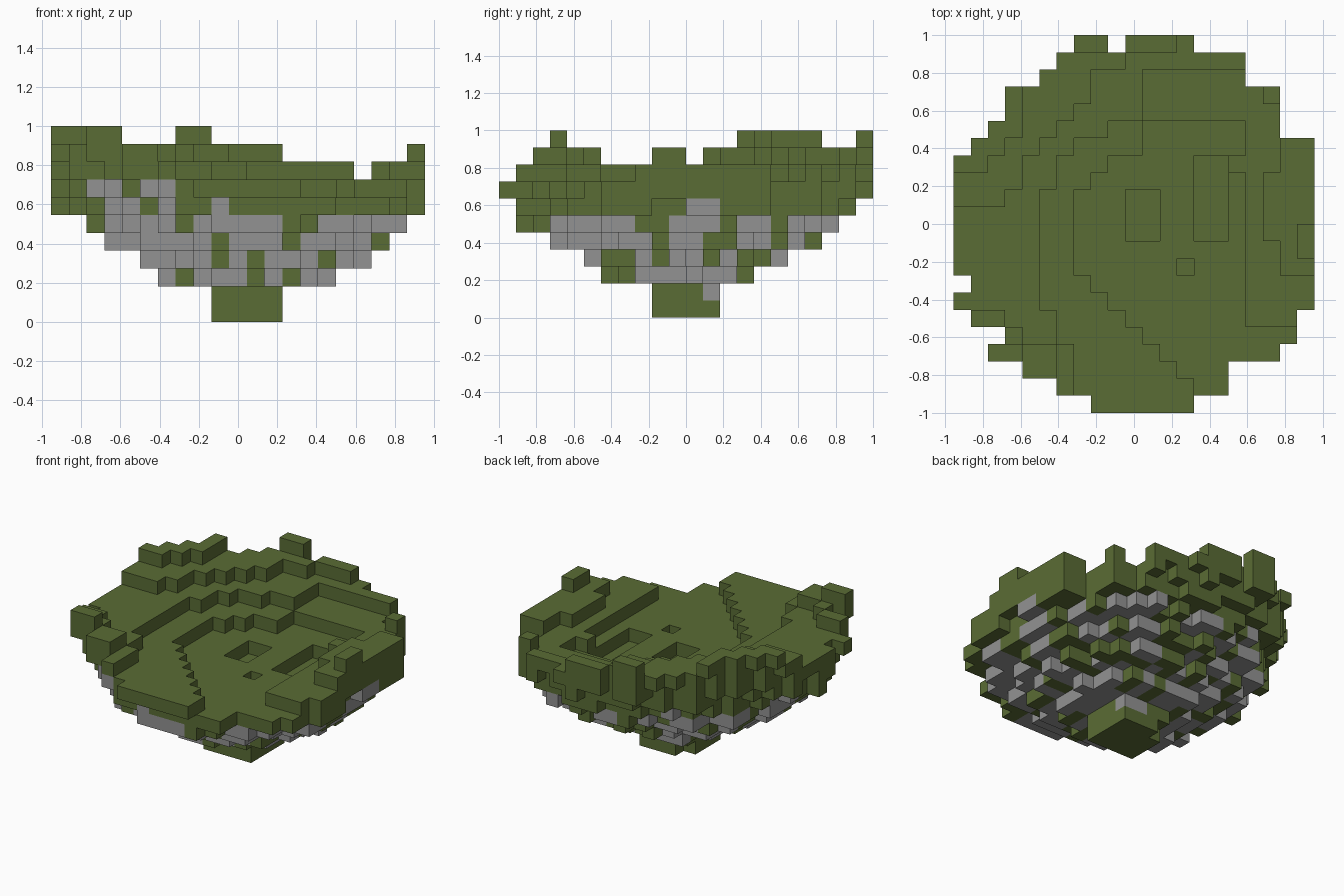
import bpy, bmesh, math, random
from mathutils import Vector

if "Cube" in bpy.data.objects:
    bpy.data.objects.remove(bpy.data.objects["Cube"], do_unlink=True)

random.seed(4)
CELL = 1 / 11

# Island outline: first and last column of each row, front to back
OUTLINE = [(8, 13), (6, 15), (4, 15), (2, 18), (3, 19), (1, 19), (0, 20), (1, 20)]
OUTLINE += [(0, 20)] * 7
OUTLINE += [(1, 20), (2, 18), (3, 18), (3, 18), (5, 16), (6, 16), (7, 13)]

# Highest ground allowed in some rows
ROW_CAP = {0: 8, 1: 8, 2: 9, 3: 9, 4: 9, 5: 9, 6: 9, 7: 9, 8: 9, 9: 9,
           10: 9, 11: 9, 12: 10, 13: 10, 19: 10, 20: 10}

# Special ledges and pits: level, columns, rows
LEDGES = [
    (11, 2, 3, 3, 3), (10, 4, 5, 2, 3), (10, 1, 2, 5, 5), (10, 3, 3, 4, 4),
    (9, 0, 2, 6, 6), (9, 6, 6, 1, 1),
    (10, 6, 9, 20, 20), (9, 10, 16, 20, 20), (9, 8, 10, 19, 19), (8, 11, 16, 18, 19),
    (7, 11, 16, 15, 16),
    (11, 7, 8, 21, 21), (10, 10, 12, 21, 21), (9, 13, 13, 21, 21),
    (8, 17, 20, 5, 16), (9, 19, 20, 8, 15), (9, 18, 18, 10, 13), (10, 20, 20, 9, 10),
    (6, 10, 11, 10, 12), (6, 13, 13, 8, 8), (6, 14, 15, 10, 14),
]

# Underside radius of each layer, in cells
RADII = [2.2, 2.5, 4.75, 6.3, 8.1, 9.6, 10.8, 11.1, 11.4, 11.7]

# Places where the rock band swaps with earth, by layer
SPOTS_ALONG_X = {2: (7, 11, 13), 3: (9, 11, 15), 4: (3, 9, 13, 17),
                 5: (2, 7, 13, 14, 18), 6: (2, 3, 4, 6, 9, 20), 7: (2, 3, 5, 6, 13)}
SPOTS_ALONG_Y = {1: (12, 13), 2: (), 3: (6, 9, 12, 14), 4: (5, 9, 12, 13),
                 5: (4, 5, 8, 9, 13, 17), 6: (11, 12), 7: (21,)}


def ground_level(i, j):
    """Sloping bowl, highest towards the back right corner."""
    dx, dy = i - 10, j - 10.5
    rise = 2.1 + 2.1 * math.cos(math.atan2(dy, dx) - math.radians(150))
    level = round(7 + max(0, math.hypot(dx, dy) - 3) / 7 * rise)
    level = min(level, ROW_CAP.get(j, 11))
    if i >= 4:
        level = min(level, 10)
    if i >= 13:
        level = min(level, 8 if i == 17 else 9)
    for ledge, i0, i1, j0, j1 in LEDGES:
        if i0 <= i <= i1 and j0 <= j <= j1:
            level = ledge
    return level


def underside_level(i, j, top):
    """Rough cone narrowing to the tip, lifted under the high corner."""
    dx, dy = i - 10.5, j - 10.5
    r = math.hypot(dx, dy)
    lift = max(0, math.cos(math.atan2(dy, dx) - math.radians(125))) ** 2
    rough = r * (1 + 0.13 * lift) + (random.uniform(-0.5, 0.5) if r > 3 else 0)
    level = next((k for k, radius in enumerate(RADII) if rough <= radius), 10)
    if j == 0:
        level = 7
    elif j == 21:
        level = min(max(level, 7), 8)
    elif r > 9:
        level = max(level, top - (2 if r > 10.7 else 3))
    return min(level, top - 1)


def is_rock(i, j, k):
    dx, dy = i - 10, j - 10.5
    if k > 1 and abs(dy) > 0.65 * abs(dx):
        # Extra earth patches on the back
        if dy > 0 and random.random() < 0.2:
            return False
        swap = i in SPOTS_ALONG_X.get(k, ())
    else:
        swap = j in SPOTS_ALONG_Y.get(k, ()) and (k > 1 or dx > 0)
    return (2 <= k <= 5) != swap


# Fill the solid cells
earth, rock = set(), set()
for j, (first, last) in enumerate(OUTLINE):
    for i in range(first, last + 1):
        if j == 21 and i == 9:
            continue
        top = ground_level(i, j)
        for k in range(underside_level(i, j, top), top):
            covered = k < top - 1
            (rock if covered and is_rock(i, j, k) else earth).add((i, j, k))
solid = earth | rock


def make_material(name, color):
    mat = bpy.data.materials.new(name)
    mat.use_nodes = True
    mat.diffuse_color = color
    shader = next(n for n in mat.node_tree.nodes if n.type == 'BSDF_PRINCIPLED')
    shader.inputs["Base Color"].default_value = color
    shader.inputs["Roughness"].default_value = 0.9
    return mat


def build_cells(name, cells, mat):
    """Make the exposed cell faces of one part."""
    bm = bmesh.new()
    for cell in sorted(cells):
        base = Vector(cell)
        for axis in range(3):
            for side in (0, 1):
                step = Vector((0, 0, 0))
                step[axis] = 2 * side - 1
                if tuple(int(c) for c in base + step) in solid:
                    continue
                u, v = Vector((0, 0, 0)), Vector((0, 0, 0))
                u[(axis + 1) % 3] = 1
                v[(axis + 2) % 3] = 1
                start = base + step * side
                loop = [start, start + u, start + u + v, start + v]
                if not side:
                    loop.reverse()
                bm.faces.new([bm.verts.new((p - Vector((10.5, 11, 0))) * CELL) for p in loop])
    bmesh.ops.remove_doubles(bm, verts=bm.verts, dist=CELL / 100)
    # Merge neighbouring coplanar cell faces
    bmesh.ops.dissolve_limit(bm, angle_limit=0.01, verts=bm.verts, edges=bm.edges)
    mesh = bpy.data.meshes.new(name)
    bm.to_mesh(mesh)
    bm.free()
    mesh.materials.append(mat)
    obj = bpy.data.objects.new(name, mesh)
    bpy.context.collection.objects.link(obj)


build_cells("grassy_island", earth, make_material("moss green", (0.102, 0.15, 0.035, 1)))
build_cells("rocky_underside", rock, make_material("stone grey", (0.29, 0.29, 0.29, 1)))
